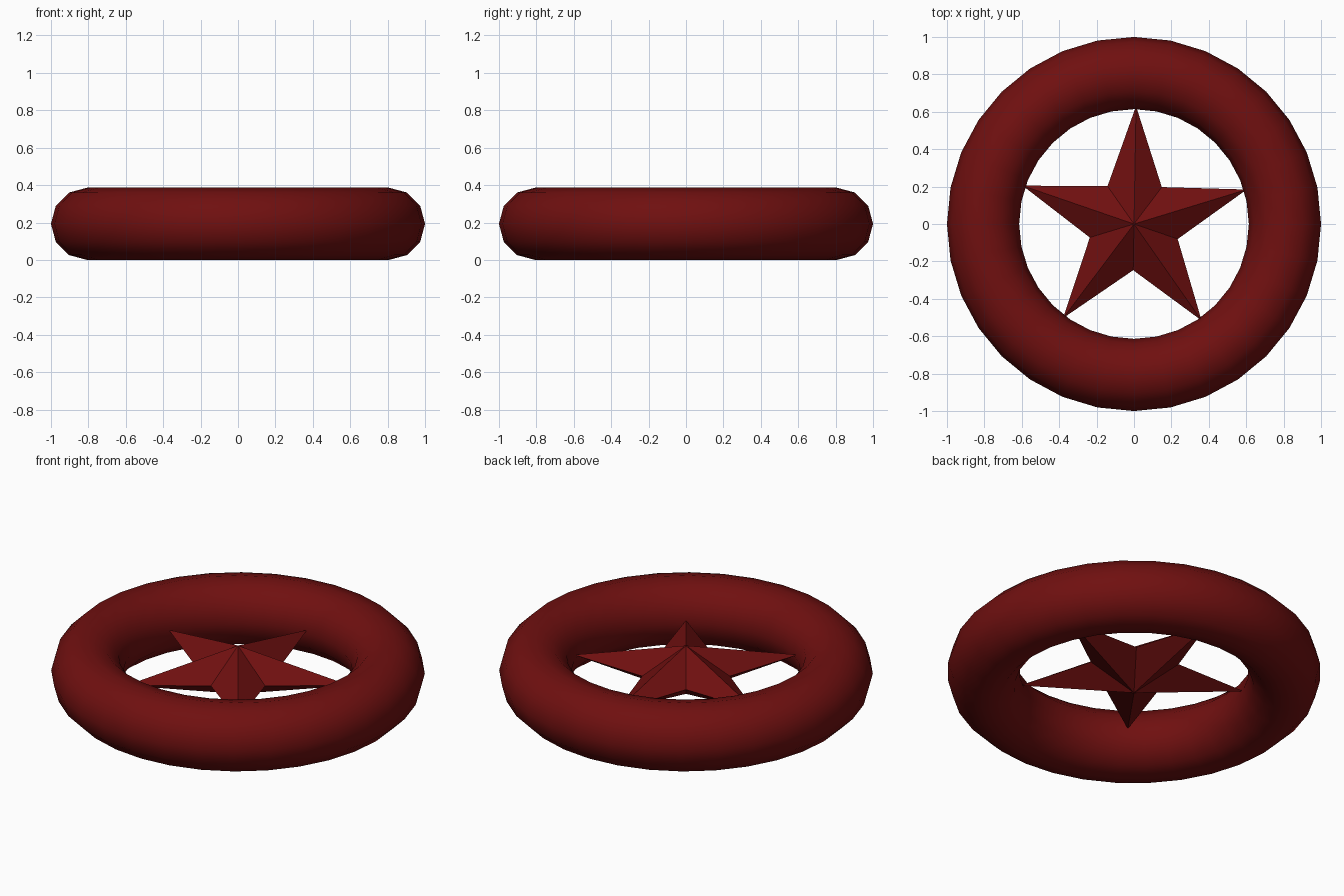
import bpy, bmesh, math

if "Cube" in bpy.data.objects:
    bpy.data.objects.remove(bpy.data.objects["Cube"])

red = bpy.data.materials.new("dark red")
red.diffuse_color = (0.16, 0.005, 0.005, 1)
red.use_nodes = True
red.node_tree.nodes["Principled BSDF"].inputs["Base Color"].default_value = red.diffuse_color

MID = 0.193  # half height of the ring

# Smooth ring: 32 segments around, 12 around the tube
bpy.ops.mesh.primitive_torus_add(major_segments=32, minor_segments=12,
                                 major_radius=0.807, minor_radius=0.193,
                                 location=(0, 0, MID))
ring = bpy.context.object
ring.name = "ring"
ring.data.materials.append(red)
bpy.ops.object.shade_smooth()

# Faceted five-pointed star with an apex above and below
bm = bmesh.new()
rim = []
for i in range(10):
    a = math.radians(89 + 36 * i)
    r = 0.247 if i % 2 else 0.63
    rim.append(bm.verts.new((r * math.cos(a), r * math.sin(a), 0.01)))
top = bm.verts.new((0, 0, 0.155))
bottom = bm.verts.new((0, 0, -0.13))
for i in range(10):
    p, q = rim[i], rim[(i + 1) % 10]
    bm.faces.new((p, q, top))
    bm.faces.new((q, p, bottom))
mesh = bpy.data.meshes.new("star")
bm.to_mesh(mesh)
bm.free()
mesh.materials.append(red)
star = bpy.data.objects.new("star", mesh)
star.location.z = MID
bpy.context.collection.objects.link(star)
